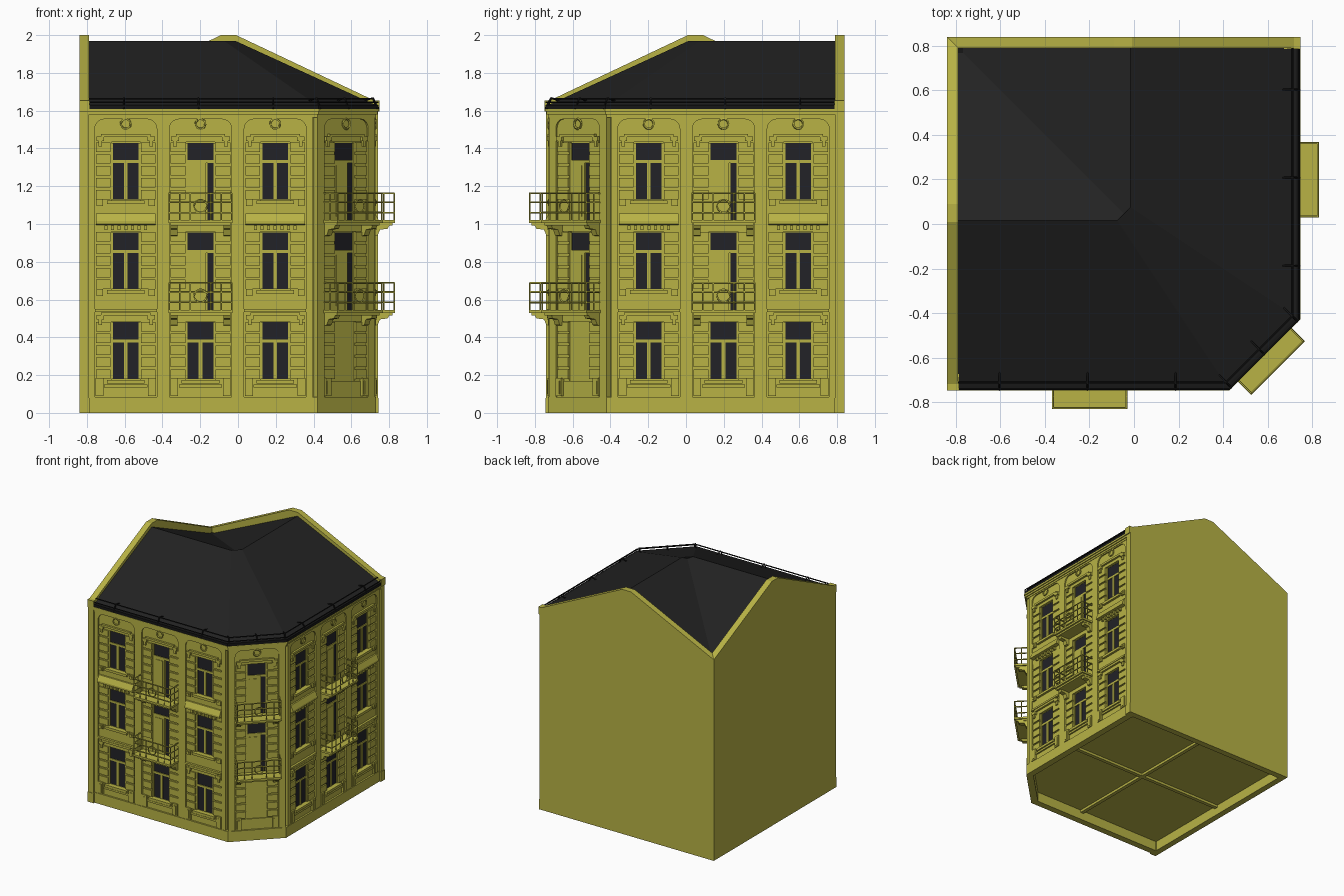
import bpy, bmesh, math
from mathutils import Vector

cube = bpy.data.objects.get("Cube")
if cube:
    bpy.data.objects.remove(cube, do_unlink=True)


def material(name, rgb):
    m = bpy.data.materials.new(name)
    m.use_nodes = True
    m.diffuse_color = (*rgb, 1)
    m.node_tree.nodes["Principled BSDF"].inputs["Base Color"].default_value = (*rgb, 1)
    return m


OLIVE = material("olive plaster", (0.48, 0.45, 0.06))
SLATE = material("black slate", (0.016, 0.016, 0.016))
GLASS = material("dark glass", (0.016, 0.016, 0.02))
METAL = material("black metal", (0.008, 0.008, 0.008))

parts = {}


def part(name, mat=OLIVE):
    return parts.setdefault(name, (bmesh.new(), mat))[0]


# Any solid made of two matching outlines
def solid(bm, a, b):
    va, vb = [bm.verts.new(p) for p in a], [bm.verts.new(p) for p in b]
    bm.faces.new(va)
    bm.faces.new(vb[::-1])
    for i in range(len(va)):
        j = (i + 1) % len(va)
        bm.faces.new((va[i], vb[i], vb[j], va[j]))


def slab(bm, outline, z0, z1):
    solid(bm, [(x, y, z0) for x, y in outline], [(x, y, z1) for x, y in outline])


def block(bm, x0, x1, y0, y1, z0, z1):
    slab(bm, [(x0, y0), (x1, y0), (x1, y1), (x0, y1)], z0, z1)


def bar(bm, p, q, r, sides=6):
    p, q = Vector(p), Vector(q)
    d = (q - p).normalized()
    s = d.cross(Vector((0.3, 0.5, 0.8))).normalized()
    t = d.cross(s)
    ring = [r * (s * math.cos(a) + t * math.sin(a))
            for a in (k * math.tau / sides for k in range(sides))]
    solid(bm, [p + v for v in ring], [q + v for v in ring])


# Local axes of one bay: u along the wall, d outward, z up
class Bay:
    def __init__(self, origin, angle):
        self.o = Vector((*origin, 0))
        self.u = Vector((math.cos(angle), math.sin(angle), 0))
        self.n = Vector((math.sin(angle), -math.cos(angle), 0))

    def at(self, u, d, z):
        return self.o + self.u * u + self.n * d + Vector((0, 0, z))

    def box(self, bm, u0, u1, d0, d1, z0, z1):
        self.upright(bm, [(u0, z0), (u1, z0), (u1, z1), (u0, z1)], d0, d1)

    def upright(self, bm, outline, d0, d1):
        solid(bm, [self.at(u, d0, z) for u, z in outline], [self.at(u, d1, z) for u, z in outline])

    def along(self, bm, profile, u0, u1):
        solid(bm, [self.at(u0, d, z) for d, z in profile], [self.at(u1, d, z) for d, z in profile])

    def ring(self, bm, z, d, radius, r, n=14):
        pts = [self.at(radius * math.cos(k * math.tau / n), d, z + radius * math.sin(k * math.tau / n))
               for k in range(n)]
        for k in range(n):
            bar(bm, pts[k - 1], pts[k], r, 4)


WALL, CUT, PARTY, SPAN, DEEP = 0.727, 0.811, 0.79, 0.164, -0.03


# Corner points of the street side, grown outward by o
def street(o):
    f = WALL + o
    k = (CUT + o) * math.sqrt(2) - f
    return [(-PARTY, -f), (k, -f), (f, -k), (f, PARTY)]


# Main body, cornice, plinth and underside
def footprint(o):
    return street(o) + [(-PARTY, PARTY)]


slab(part("main_walls"), footprint(DEEP), 0.08, 1.6)
for o, z0, z1 in ((0.004, 1.565, 1.58), (0.012, 1.58, 1.595), (0.02, 1.595, 1.608)):
    slab(part("cornice"), footprint(o), z0, z1)
slab(part("gutter", METAL), footprint(0.018), 1.608, 1.63)
outer, inner = street(0.004), street(-0.05)
for i in range(3):
    slab(part("plinth"), [outer[i], outer[i + 1], inner[i + 1], inner[i]], 0, 0.085)
block(part("floor_beams"), -PARTY, 0.7, 0.03, 0.06, 0.06, 0.085)
block(part("floor_beams"), -0.06, -0.03, -0.7, PARTY, 0.06, 0.085)

# Party walls with gables, mirrored across the diagonal
gable = [(-0.74, 0), (0.84, 0), (0.84, 1.645), (0.09, 2), (0.01, 2), (-0.74, 1.645)]
left = [(y, z) for y, z in gable]
solid(part("left_party_wall"), [(-0.84, y, z) for y, z in left], [(-PARTY, y, z) for y, z in left])
solid(part("back_party_wall"), [(-y, 0.84, z) for y, z in left], [(-y, PARTY, z) for y, z in left])
ends = part("party_wall_ends")
for z0, z1, g in ((0, 0.08, 0.004), (1.595, 1.655, 0.008)):
    block(ends, -0.84, -0.785, -0.74 - g, -0.67, z0, z1)
    block(ends, 0.67, 0.74 + g, 0.785, 0.84, z0, z1)

# Roof with two ridges, a cut hip at the corner and a valley behind
bm = part("roof", SLATE)
e = [bm.verts.new((x, y, 1.625)) for x, y in street(0.012)]
valley = bm.verts.new((-PARTY, PARTY, 1.62))
ridge = [bm.verts.new(p) for p in ((-PARTY, 0.015, 1.97), (-0.075, 0.015, 1.97),
                                   (-0.015, 0.075, 1.97), (-0.015, PARTY, 1.97))]
mid = bm.verts.new((-0.045, 0.045, 1.956))
for face in ((e[0], e[1], ridge[1], ridge[0]), (e[1], e[2], ridge[2], ridge[1]),
             (e[2], e[3], ridge[3], ridge[2]), (ridge[1], ridge[2], mid),
             (ridge[0], ridge[1], mid, valley), (mid, ridge[2], ridge[3], valley)):
    bm.faces.new(face)

# Snow guard rails along the eaves
guard = part("snow_guard", METAL)
for o, z in ((-0.015, 1.664), (0.014, 1.645)):
    pts = street(o)
    for p, q in zip(pts, pts[1:]):
        bar(guard, (*p, z), (*q, z), 0.004)


def guard_post(bay, u):
    line = [bay.at(u, 0.018, 1.61), bay.at(u, -0.012, 1.667), bay.at(u, -0.07, 1.652)]
    for p, q in zip(line, line[1:]):
        bar(guard, p, q, 0.005, 4)


# Facade pieces
def frame(bay, half):
    bm = part("pilasters_and_arches")
    for s in (-1, 1):
        bay.box(bm, *sorted((s * SPAN, s * half)), DEEP, 0, 0.08, 1.57)
    r, top = 0.05, 1.555
    arc = [(SPAN - r + r * math.cos(a), top - r + r * math.sin(a))
           for a in (k * math.pi / 10 for k in range(6))]
    outline = [(SPAN, 1.575)] + arc + [(-u, z) for u, z in arc[::-1]] + [(-SPAN, 1.575)]
    bay.upright(bm, outline, DEEP, 0)
    bay.ring(part("medallions"), 1.53, 0, 0.026, 0.006)
    jamb, stone = part("jambs"), part("stone_courses")
    for s in (-1, 1):
        bay.box(jamb, *sorted((s * 0.077, s * SPAN)), DEEP, -0.017, 0.08, 1.56)
        for floor in range(3):
            for k in range(5):
                z = 0.18 + 0.475 * floor + 0.063 * k
                bay.box(stone, *sorted((s * 0.08, s * 0.158)), DEEP, -0.006, z, z + 0.05)


def panel(bay, z0, z1):
    bay.box(part("wall_panels"), -SPAN, SPAN, DEEP, -0.01, z0, z1)


def pane(bay, u0, u1, z0, z1):
    bay.box(part("window_panes", GLASS), u0, u1, DEEP, DEEP + 0.004, z0, z1)


def sash(bay, z, door):
    bm = part("window_frames")
    pane(bay, -0.072, 0.072, z + 0.205, z + 0.3)
    bay.box(bm, -0.077, 0.077, DEEP, -0.02, z + 0.192, z + 0.208)
    if door:
        bay.box(part("balcony_doors"), -0.072, 0.03, DEEP, -0.02, z - 0.12, z + 0.192)
        bay.box(part("balcony_doors"), -0.058, 0.014, -0.02, -0.016, z - 0.09, z + 0.18)
        pane(bay, 0.036, 0.07, z - 0.11, z + 0.192)
    else:
        pane(bay, -0.072, 0.072, z, z + 0.195)
        bay.box(bm, -0.01, 0.01, DEEP, -0.02, z, z + 0.195)
        bay.box(part("sills"), -0.1, 0.1, DEEP, 0.008, z - 0.025, z - 0.005)
    for s in (-1, 1):
        bay.box(bm, *sorted((s * 0.068, s * 0.078)), DEEP, -0.02, z - door * 0.12, z + 0.3)


def lintel(bay, z):
    bm = part("lintels")
    bay.box(bm, -0.13, 0.13, DEEP, 0.006, z + 0.02, z + 0.037)
    for s in (-1, 1):
        bay.box(bm, *sorted((s * 0.115, s * 0.155)), DEEP, 0.008, z, z + 0.024)
        bay.box(bm, *sorted((s * 0.125, s * 0.145)), DEEP, 0.004, z - 0.03, z)


def balcony(bay, z):
    base, rail, con = part("balcony_slabs"), part("balcony_railings"), part("balcony_consoles")
    bay.box(base, -0.17, 0.17, DEEP, 0.104, z, z + 0.016)
    bay.box(base, -0.16, 0.16, DEEP, 0.09, z - 0.014, z)
    for s in (-1, 1):
        bay.along(con, [(-0.02, z - 0.07), (0.012, z - 0.065), (0.025, z - 0.035),
                        (0.065, z - 0.03), (0.075, z - 0.012), (-0.02, z - 0.012)],
                  s * 0.14 - 0.018, s * 0.14 + 0.018)
    corners = [(-0.165, -0.01), (-0.165, 0.1), (0.165, 0.1), (0.165, -0.01)]
    for h in (0.055, 0.11, 0.158):
        for p, q in zip(corners, corners[1:]):
            bar(rail, bay.at(*p, z + h), bay.at(*q, z + h), 0.005, 4)
    for u, d in [(k * 0.055, 0.1) for k in (-3, -2, -1, 1, 2, 3)] + [(-0.165, 0.045), (0.165, 0.045)]:
        bar(rail, bay.at(u, d, z), bay.at(u, d, z + 0.16), 0.004, 4)
    bay.ring(rail, z + 0.09, 0.1, 0.034, 0.005)


def bay_front(bay, half, balconies, entrance):
    frame(bay, half)
    trim = part("ledges_and_ornament")
    panel(bay, 1.435, 1.56)
    lintel(bay, 1.44)
    for floor, z in enumerate((0.18, 0.655, 1.13)):
        door = balconies and floor > 0
        low = z - (0.12 if door else 0.01)
        if floor:
            panel(bay, z - 0.17, low)
        if floor == 0 and entrance:
            bay.box(part("entrance_door"), -0.077, 0.077, DEEP, -0.018, 0.17, 0.5)
        else:
            sash(bay, z, door)
        if door:
            balcony(bay, z - 0.125)
        elif floor:
            for s in (-1, 1):
                bay.box(trim, *sorted((s * 0.12, s * 0.155)), DEEP, 0.004, z - 0.035, z + 0.002)
                bay.box(trim, *sorted((s * 0.13, s * 0.145)), DEEP, 0.009, z - 0.025, z - 0.008)
    panel(bay, 0.08, 0.17)
    for s in (-1, 1):
        bay.box(trim, *sorted((s * 0.118, s * 0.16)), DEEP, 0.006, 0.09, 0.185)
        bay.box(trim, *sorted((s * 0.128, s * 0.15)), DEEP, 0.01, 0.1, 0.17)
    if not entrance:
        bay.box(trim, -0.115, 0.115, DEEP, 0.002, 0.135, 0.15)
    if not balconies:
        # Sloping hood with dentils, and a plain string course below
        bay.along(trim, [(DEEP, 1.06), (0, 1.055), (0.02, 1.015), (0.02, 1.0), (DEEP, 0.99)], -0.158, 0.158)
        for k in range(-3, 4):
            bay.box(trim, k * 0.035 - 0.008, k * 0.035 + 0.008, DEEP, 0.006, 0.968, 0.992)
        bay.box(trim, -SPAN, SPAN, DEEP, 0.008, 0.535, 0.55)
        lintel(bay, 0.495)


# Three bays on each street, plus the corner bay
STEP = 0.3955
for k in range(3):
    c = 0.197 - k * STEP
    for bay, s in ((Bay((c, -WALL), 0), 1), (Bay((WALL, -c), math.pi / 2), -1)):
        bay_front(bay, STEP / 2, k == 1, False)
        guard_post(bay, -0.01 * s)
mid_corner = CUT / math.sqrt(2)
corner = Bay((mid_corner, -mid_corner), math.pi / 4)
bay_front(corner, 0.215, True, True)
for u in (-0.21, 0, 0.21):
    guard_post(corner, u)

# Turn the collected parts into objects
for name, (bm, mat) in parts.items():
    bmesh.ops.recalc_face_normals(bm, faces=bm.faces)
    mesh = bpy.data.meshes.new(name)
    bm.to_mesh(mesh)
    bm.free()
    mesh.materials.append(mat)
    bpy.context.collection.objects.link(bpy.data.objects.new(name, mesh))
